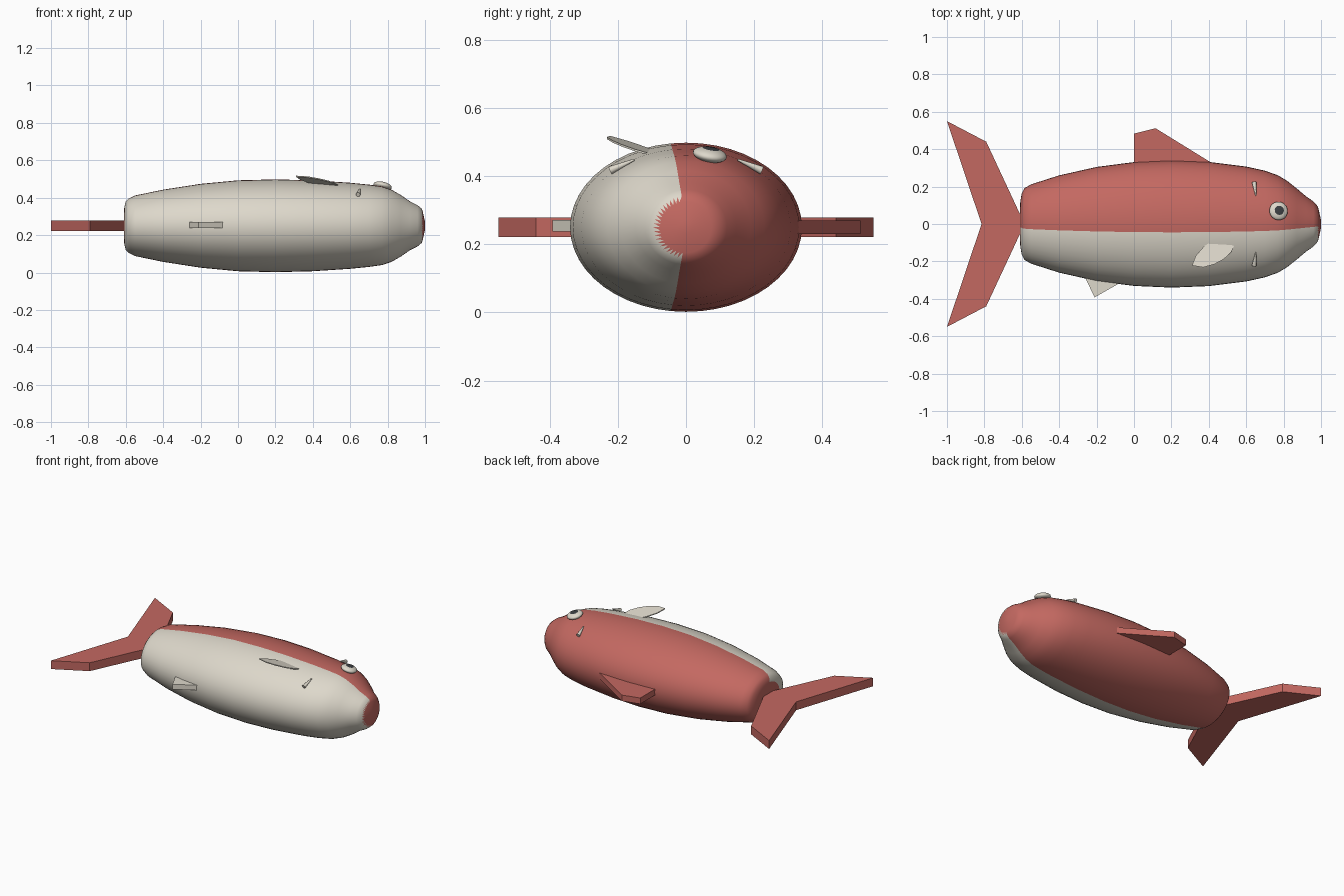
import bpy, bmesh, math
from mathutils import Vector

cube = bpy.data.objects.get("Cube")
if cube:
    bpy.data.objects.remove(cube, do_unlink=True)


def material(name, rgb):
    m = bpy.data.materials.new(name)
    m.use_nodes = True
    m.diffuse_color = (*rgb, 1)
    m.node_tree.nodes["Principled BSDF"].inputs["Base Color"].default_value = (*rgb, 1)
    return m


RED = material("coral red", (0.55, 0.14, 0.12))
CREAM = material("warm cream", (0.73, 0.69, 0.60))
DARK = material("pupil charcoal", (0.045, 0.05, 0.055))


def finish(bm, name, mats, smooth=False):
    bmesh.ops.recalc_face_normals(bm, faces=bm.faces)
    mesh = bpy.data.meshes.new(name)
    bm.to_mesh(mesh)
    bm.free()
    for m in mats:
        mesh.materials.append(m)
    ob = bpy.data.objects.new(name, mesh)
    bpy.context.collection.objects.link(ob)
    if smooth:
        bpy.ops.object.select_all(action="DESELECT")
        ob.select_set(True)
        bpy.context.view_layer.objects.active = ob
        bpy.ops.object.shade_smooth_by_angle(angle=math.radians(40))
    return ob


def plate(name, outline, height, thickness, mat):
    """Extruded outline; height is a function of x and y."""
    bm = bmesh.new()
    face = bm.faces.new([bm.verts.new((x, y, height(x, y) - thickness / 2)) for x, y in outline])
    ext = bmesh.ops.extrude_face_region(bm, geom=[face])
    top = [v for v in ext["geom"] if isinstance(v, bmesh.types.BMVert)]
    bmesh.ops.translate(bm, verts=top, vec=(0, 0, thickness))
    return finish(bm, name, [mat])


# Body: elliptical stations (x, half width in y, half height in z)
SEG = 48
MID_Z = 0.25
stations = [
    (-0.61, 0.05, 0.04), (-0.608, 0.12, 0.10), (-0.60, 0.165, 0.13),
    (-0.585, 0.192, 0.145), (-0.55, 0.212, 0.162), (-0.4, 0.26, 0.193),
    (-0.2, 0.305, 0.224), (0, 0.331, 0.243), (0.2, 0.34, 0.248),
    (0.4, 0.332, 0.243), (0.6, 0.307, 0.23), (0.7, 0.285, 0.22),
    (0.77, 0.26, 0.21), (0.82, 0.23, 0.193), (0.87, 0.19, 0.165),
    (0.92, 0.148, 0.13), (0.96, 0.12, 0.11), (0.982, 0.095, 0.092),
    (0.988, 0.075, 0.075), (1.0, 0.02, 0.02),
]
bm = bmesh.new()
rings = []
for x, ry, rz in stations:
    ring = []
    for i in range(SEG):
        a = 2 * math.pi * i / SEG
        ring.append(bm.verts.new((x, ry * math.sin(a), MID_Z + rz * math.cos(a))))
    rings.append(ring)
last = len(rings) - 1
for r in range(last):
    for i in range(SEG):
        j = (i + 1) % SEG
        belly = SEG // 2 < i < SEG - 1
        a, b, c, d = rings[r][i], rings[r][j], rings[r + 1][j], rings[r + 1][i]
        if belly and r == last - 2:
            # saw-toothed edge of the nose patch
            bm.faces.new((a, b, d)).material_index = 1
            bm.faces.new((b, c, d)).material_index = 0
        else:
            f = bm.faces.new((a, b, c, d))
            f.material_index = 1 if belly and 0 < r < last - 2 else 0
bm.faces.new(rings[0])
bm.faces.new(rings[-1])
finish(bm, "body", [RED, CREAM], smooth=True)

# Flat fins
plate("tail_fin", [(-0.585, 0), (-0.79, 0.44), (-1, 0.55), (-0.815, 0),
                   (-1, -0.55), (-0.79, -0.44)], lambda x, y: 0.25, 0.056, RED)
plate("dorsal_fin", [(0, 0.25), (0, 0.483), (0.115, 0.512), (0.41, 0.33), (0.41, 0.25)],
      lambda x, y: 0.25, 0.04, RED)
plate("ventral_fin", [(-0.29, -0.23), (-0.21, -0.392), (-0.075, -0.315), (-0.075, -0.23)],
      lambda x, y: 0.254, 0.034, CREAM)

# Leaf-shaped side fin, tipped up towards the tail
leaf = [(0.31, -0.222), (0.33, -0.17), (0.375, -0.118), (0.43, -0.085), (0.475, -0.1),
        (0.535, -0.117), (0.52, -0.15), (0.48, -0.188), (0.43, -0.215), (0.37, -0.232)]
plate("side_fin", leaf, lambda x, y: 0.517 - 0.1 * (x - 0.31) - 0.25 * (y + 0.23), 0.006, CREAM)

# Eye: flattened ball with the pupil as its cap
bm = bmesh.new()
bmesh.ops.create_uvsphere(bm, u_segments=24, v_segments=24, radius=1)
for f in bm.faces:
    f.material_index = 1 if f.calc_center_median().z > 0.86 else 0
bmesh.ops.scale(bm, vec=(0.05, 0.05, 0.021), verts=bm.verts)
eye = finish(bm, "eye", [CREAM, DARK], smooth=True)
eye.location = (0.773, 0.07, 0.463)
eye.rotation_euler = Vector((0.22, 0.18, 1)).to_track_quat("Z", "Y").to_euler()

# Small tapered pins behind the head, one on each side of the midline
for side, label in ((1, "upper"), (-1, "lower")):
    base = Vector((0.642, side * 0.222, 0.417))
    tip = Vector((0.652, side * 0.152, 0.448))
    bm = bmesh.new()
    bmesh.ops.create_cone(bm, cap_ends=True, segments=12, radius1=0.012, radius2=0.003,
                          depth=(tip - base).length)
    pin = finish(bm, label + "_gill_pin", [CREAM], smooth=True)
    pin.location = (base + tip) / 2
    pin.rotation_euler = (tip - base).to_track_quat("Z", "Y").to_euler()
